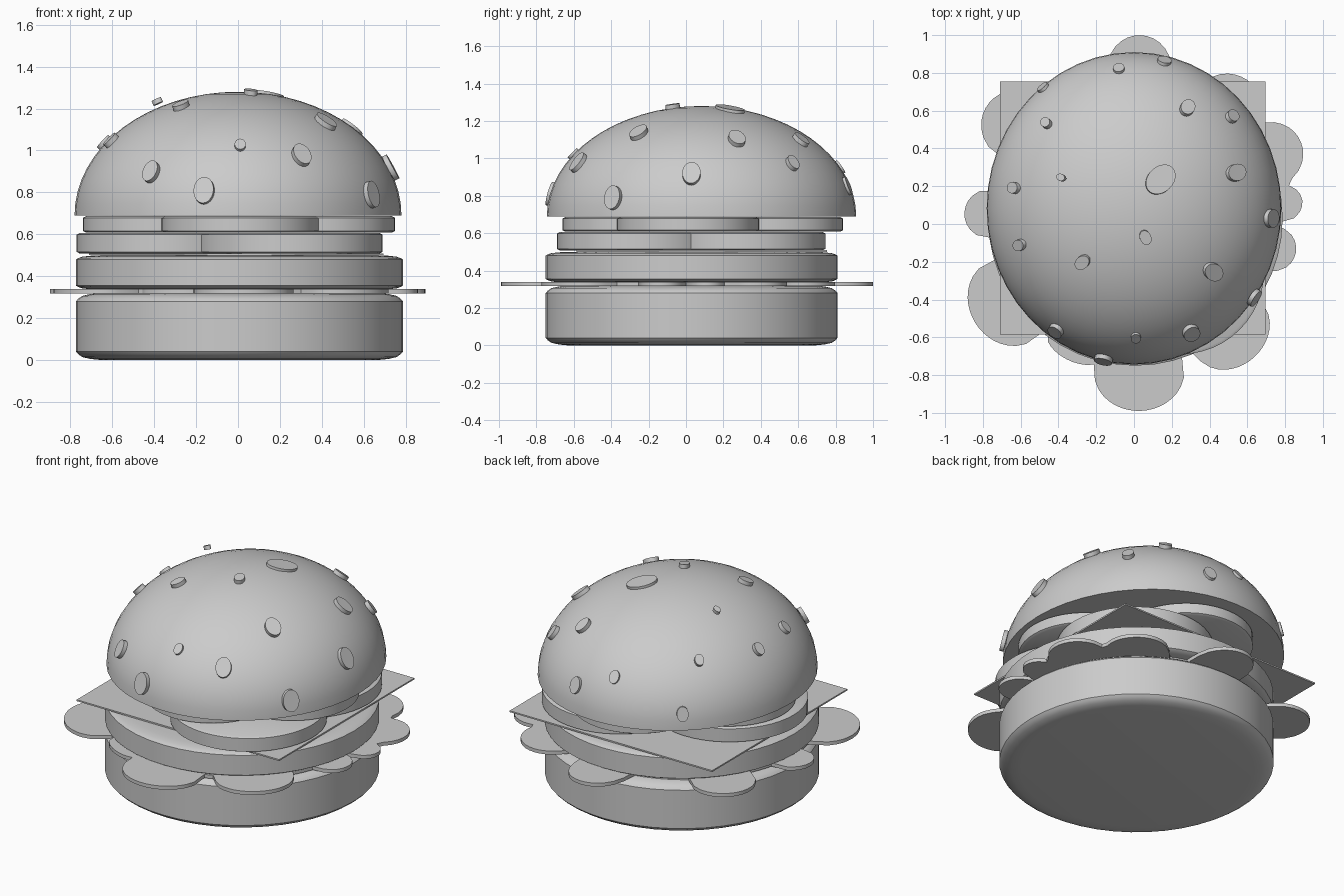
import bpy
import bmesh
from math import cos, sin, radians, pi, sqrt
from mathutils import Vector, Matrix

old = bpy.data.objects.get("Cube")
if old:
    bpy.data.objects.remove(old, do_unlink=True)

grey = bpy.data.materials.new("plain grey")
grey.use_nodes = True
COLOUR = (0.6, 0.6, 0.6, 1)
grey.diffuse_color = COLOUR
grey.node_tree.nodes["Principled BSDF"].inputs["Base Color"].default_value = COLOUR


def finish(name, bm, smooth=True):
    """Turn a bmesh into a named object."""
    bmesh.ops.recalc_face_normals(bm, faces=bm.faces)
    mesh = bpy.data.meshes.new(name)
    bm.to_mesh(mesh)
    bm.free()
    mesh.materials.append(grey)
    obj = bpy.data.objects.new(name, mesh)
    bpy.context.collection.objects.link(obj)
    if smooth:
        bpy.ops.object.select_all(action="DESELECT")
        obj.select_set(True)
        bpy.context.view_layer.objects.active = obj
        bpy.ops.object.shade_smooth_by_angle(angle=radians(35))
    return obj


def lathe(name, profile, centre, stretch=1, steps=48):
    """Spin a radius/height profile around a vertical axis."""
    bm = bmesh.new()
    verts = [bm.verts.new((r, 0, z)) for r, z in profile]
    edges = [bm.edges.new(pair) for pair in zip(verts, verts[1:])]
    bmesh.ops.spin(bm, geom=verts + edges, cent=(0, 0, 0), axis=(0, 0, 1),
                   angle=2 * pi, steps=steps)
    bmesh.ops.remove_doubles(bm, verts=bm.verts, dist=0.0005)
    bmesh.ops.scale(bm, vec=(1, stretch, 1), verts=bm.verts)
    bmesh.ops.translate(bm, vec=(*centre, 0), verts=bm.verts)
    return finish(name, bm)


def slab(name, outline, bottom, top, smooth):
    """Extrude a flat outline upward."""
    bm = bmesh.new()
    face = bm.faces.new([bm.verts.new((x, y, bottom)) for x, y in outline])
    new = bmesh.ops.extrude_face_region(bm, geom=[face])["geom"]
    bmesh.ops.translate(bm, vec=(0, 0, top - bottom),
                        verts=[v for v in new if isinstance(v, bmesh.types.BMVert)])
    return finish(name, bm, smooth)


def cushion(radius, bottom, top, edge):
    """Profile of a disc with softly rounded rims."""
    rim = [(0.12, 0), (0.07, 0.12), (0.03, 0.35), (0.01, 0.7), (0, 1)]
    low = [(radius - d, bottom + h * edge) for d, h in rim]
    high = [(radius - d, top - h * edge) for d, h in reversed(rim)]
    return [(0, bottom)] + low + high + [(0, top)]


# Bottom bun and patty
STACK = (0.007, 0.03)
lathe("bottom_bun", cushion(0.78, 0, 0.32, 0.04), STACK)
lathe("patty", cushion(0.78, 0.335, 0.5, 0.02), STACK)

# Lettuce leaf: lobes as angle, reach, half width
LOBES = [(88, 1.0, 13), (51, 0.97, 14), (27, 0.985, 13), (8, 0.9, 8), (-10, 0.87, 9),
         (-48, 0.95, 17), (-88, 0.99, 18), (-116, 0.8, 12), (-148, 0.99, 18),
         (176, 0.9, 10), (140, 1.0, 14)]


def leaf_radius(angle):
    reach = 0.74
    for centre, tip, width in LOBES:
        away = abs((angle - centre + 180) % 360 - 180) / width
        if away < 1:
            reach = max(reach, 0.74 + (tip - 0.74) * sqrt(1 - away * away))
    return reach


slab("lettuce", [(leaf_radius(a) * cos(radians(a)), leaf_radius(a) * sin(radians(a)))
                 for a in range(0, 360, 2)], 0.318, 0.34, True)

# Cheese slice
slab("cheese", [(-0.71, -0.585), (0.695, -0.585), (0.695, 0.755), (-0.71, 0.755)],
     0.5, 0.509, False)


# Lower layer of three slices, upper layer of four
def slices(name, centres, radius, bottom, top):
    profile = [(0, bottom), (radius - 0.015, bottom), (radius, bottom + 0.008),
               (radius, top - 0.008), (radius - 0.015, top), (0, top)]
    for i, centre in enumerate(centres):
        lathe(f"{name}_{i + 1}", profile, centre)


slices("large_slice", [(0.245, -0.245), (0.245, 0.3), (-0.325, 0.03)], 0.445, 0.508, 0.606)
slices("small_slice", [(0.015, -0.28), (0.37, 0.01), (0, 0.46), (-0.36, 0.09)],
       0.38, 0.608, 0.686)

# Top bun: half ellipsoid
RX, RY, RZ, CY, BASE = 0.78, 0.827, 0.59, 0.083, 0.69
dome = [(0, BASE)] + [(RX * cos(pi / 2 * i / 16), BASE + RZ * sin(pi / 2 * i / 16))
                      for i in range(17)]
lathe("top_bun", dome, (0, CY), stretch=RY / RX)

# Seeds: x, y, half length, lift above the crust
SEEDS = [(-0.08, 0.82, 0.04, 0), (0.16, 0.86, 0.05, 0), (-0.48, 0.72, 0.045, 0),
         (-0.46, 0.53, 0.035, 0.01), (-0.37, 0.24, 0.025, 0.04), (-0.63, 0.19, 0.04, 0.01),
         (-0.6, -0.11, 0.04, 0.01), (-0.27, -0.2, 0.045, 0.01), (0.06, -0.07, 0.04, 0.01),
         (0.14, 0.235, 0.09, 0), (0.28, 0.61, 0.05, 0.01), (0.515, 0.565, 0.045, 0.01),
         (0.535, 0.27, 0.06, 0.01), (0.72, 0.03, 0.065, 0.01), (0.415, -0.25, 0.06, 0.01),
         (0.63, -0.385, 0.065, 0.01), (0.3, -0.57, 0.06, 0.01), (0.01, -0.6, 0.035, 0),
         (-0.41, -0.56, 0.055, 0.01), (-0.16, -0.71, 0.065, 0.01)]
for i, (x, y, size, lift) in enumerate(SEEDS):
    u, v = x / RX, (y - CY) / RY
    w = sqrt(max(0.02, 1 - u * u - v * v))
    normal = Vector((u / RX, v / RY, w / RZ)).normalized()
    place = Vector((x, y, BASE + RZ * w)) + normal * lift
    side = normal.cross(Vector((0, 0, 1))).normalized()
    frame = Matrix((side, normal.cross(side), normal)).transposed().to_4x4()
    bm = bmesh.new()
    bmesh.ops.create_cone(bm, cap_ends=True, segments=24, radius1=size * 0.75,
                          radius2=size * 0.75, depth=0.024)
    bmesh.ops.scale(bm, vec=(1, 1.33, 1), verts=bm.verts)
    bmesh.ops.transform(bm, matrix=Matrix.Translation(place) @ frame, verts=bm.verts)
    finish(f"seed_{i + 1}", bm)
